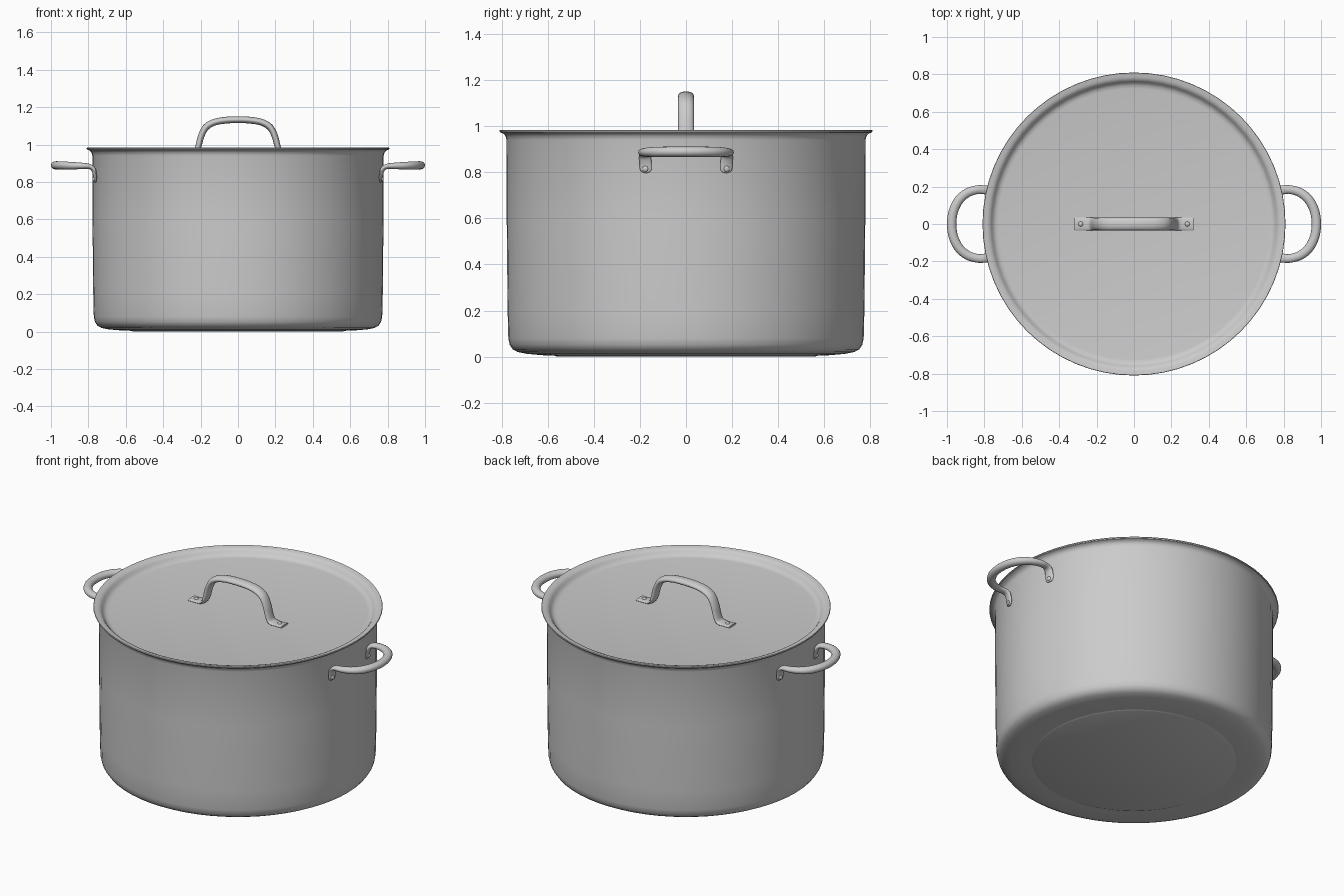
import bpy, bmesh, math
from mathutils import Vector, Matrix

if "Cube" in bpy.data.objects:
    bpy.data.objects.remove(bpy.data.objects["Cube"])


def finish(bm, name, angle=40):
    bmesh.ops.remove_doubles(bm, verts=bm.verts, dist=1e-5)
    bmesh.ops.recalc_face_normals(bm, faces=bm.faces)
    me = bpy.data.meshes.new(name)
    bm.to_mesh(me)
    bm.free()
    ob = bpy.data.objects.new(name, me)
    bpy.context.collection.objects.link(ob)
    bpy.ops.object.select_all(action='DESELECT')
    ob.select_set(True)
    bpy.context.view_layer.objects.active = ob
    bpy.ops.object.shade_smooth_by_angle(angle=math.radians(angle))
    return ob


def skin(bm, rings, closed):
    # bridge consecutive vertex rings with quads
    n = len(rings[0])
    for a, b in zip(rings, rings[1:]):
        for i in range(n if closed else n - 1):
            j = (i + 1) % n
            bm.faces.new((a[i], a[j], b[j], b[i]))


def lathe(name, profile, segs=64):
    bm = bmesh.new()
    rings = []
    for r, z in profile:
        rings.append([bm.verts.new((r * math.cos(2 * math.pi * i / segs),
                                    r * math.sin(2 * math.pi * i / segs), z))
                      for i in range(segs)])
    skin(bm, rings, True)
    bmesh.ops.dissolve_degenerate(bm, dist=1e-5, edges=bm.edges)
    return finish(bm, name)


def catmull(p, steps=5):
    out = []
    for i in range(len(p) - 1):
        a, b, c, d = p[max(i - 1, 0)], p[i], p[i + 1], p[min(i + 2, len(p) - 1)]
        for s in range(steps):
            t = s / steps
            out.append([0.5 * (2 * B + (C - A) * t + (2 * A - 5 * B + 4 * C - D) * t * t
                               + (3 * B - A - 3 * C + D) * t ** 3)
                        for A, B, C, D in zip(a, b, c, d)])
    return out + [list(p[-1])]


def sweep(name, half, axis, side, sx=1, sides=16):
    # half path rows: x, y, z, half width, half thickness; mirrored on one axis
    other = [list(p) for p in half[-2::-1]]
    for p in other:
        p[axis] = -p[axis]
    path = catmull([list(p) for p in half] + other)
    pts = [Vector((p[0] * sx, p[1], p[2])) for p in path]
    bm = bmesh.new()
    rings, wide, prev = [], Vector(side), None
    for i, p in enumerate(path):
        t = (pts[min(i + 1, len(pts) - 1)] - pts[max(i - 1, 0)]).normalized()
        if prev is not None:
            wide = prev.rotation_difference(t) @ wide
        wide = (wide - t * wide.dot(t)).normalized()
        prev = t
        thick = t.cross(wide)
        rings.append([bm.verts.new(pts[i]
                      + wide * p[3] * math.cos(2 * math.pi * k / sides)
                      + thick * p[4] * math.sin(2 * math.pi * k / sides))
                      for k in range(sides)])
    skin(bm, rings, True)
    bm.faces.new(rings[0])
    bm.faces.new(rings[-1])
    return finish(bm, name, 50)


def rivet(name, loc, normal, r=0.013):
    bm = bmesh.new()
    rot = Vector(normal).to_track_quat('Z', 'Y').to_matrix().to_4x4()
    bmesh.ops.create_uvsphere(bm, u_segments=16, v_segments=8, radius=r,
                              matrix=Matrix.Translation(loc) @ rot @ Matrix.Diagonal((1, 1, 0.5, 1)))
    finish(bm, name)


# pot: outer wall, flared rim, inner wall
lathe("pot_body", [
    (0, 0.004), (0.55, 0.004), (0.62, 0.006), (0.69, 0.012), (0.73, 0.02), (0.752, 0.032),
    (0.765, 0.052), (0.771, 0.08), (0.774, 0.2), (0.778, 0.6), (0.779, 0.94),
    (0.783, 0.957), (0.793, 0.968), (0.806, 0.973), (0.806, 0.977), (0.79, 0.976),
    (0.772, 0.955), (0.768, 0.93), (0.762, 0.08), (0.74, 0.035), (0.68, 0.02), (0, 0.015)])
# base disc under the pot
lathe("pot_base", [(0, 0.008), (0.56, 0.008), (0.57, 0.004), (0.56, 0), (0, 0)])

# lid: rim lip, step down to the flat recessed top
lathe("lid", [
    (0, 0.942), (0.725, 0.942), (0.742, 0.945), (0.754, 0.953), (0.763, 0.966),
    (0.772, 0.976), (0.785, 0.981), (0.808, 0.984), (0.81, 0.98), (0.808, 0.976), (0.785, 0.975),
    (0.772, 0.968), (0.76, 0.945), (0.74, 0.936), (0, 0.934)])

# lid handle with flattened feet
sweep("lid_handle", [
    (-0.318, 0, 0.947, 0.036, 0.007), (-0.28, 0, 0.947, 0.036, 0.007),
    (-0.245, 0, 0.948, 0.036, 0.009), (-0.225, 0, 0.96, 0.035, 0.013),
    (-0.212, 0, 0.99, 0.034, 0.016), (-0.197, 0, 1.045, 0.034, 0.017),
    (-0.172, 0, 1.092, 0.034, 0.018), (-0.13, 0, 1.118, 0.034, 0.018),
    (-0.07, 0, 1.13, 0.034, 0.018), (0, 0, 1.133, 0.034, 0.018)], 0, (0, 1, 0))
for s, tag in ((-1, "left"), (1, "right")):
    rivet("lid_rivet_" + tag, (s * 0.285, 0, 0.954), (0, 0, 1))

# side handles: riveted tabs curving out into a loop
loop = [
    (0.762, 0.175, 0.798, 0.010, 0.004), (0.763, 0.175, 0.803, 0.020, 0.006),
    (0.764, 0.175, 0.815, 0.026, 0.007), (0.766, 0.176, 0.84, 0.027, 0.009),
    (0.774, 0.178, 0.868, 0.026, 0.012), (0.795, 0.182, 0.883, 0.024, 0.014),
    (0.835, 0.184, 0.886, 0.023, 0.017), (0.89, 0.167, 0.887, 0.024, 0.02),
    (0.935, 0.129, 0.888, 0.025, 0.022), (0.965, 0.07, 0.889, 0.025, 0.022),
    (0.975, 0, 0.889, 0.025, 0.022)]
for s, tag in ((-1, "left"), (1, "right")):
    sweep("side_handle_" + tag, loop, 1, (-s * 0.22, 0.975, 0), s)
    for y in (-1, 1):
        rivet("side_rivet_%s_%s" % (tag, "front" if y < 0 else "back"),
              (s * 0.771, y * 0.177, 0.815), (s * 0.975, y * 0.22, 0))
